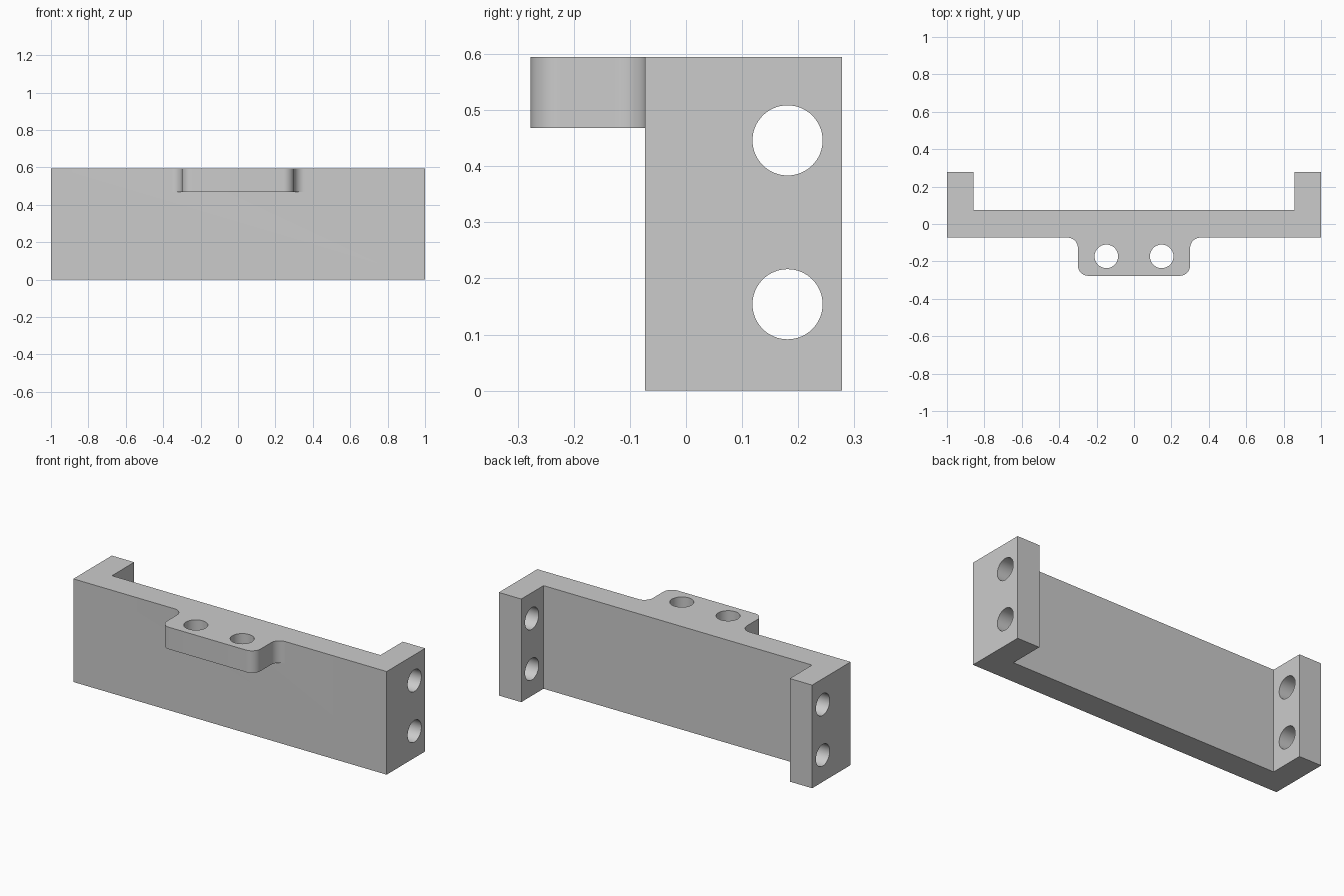
import bpy, bmesh, math
from mathutils import Matrix, Vector

if "Cube" in bpy.data.objects:
    bpy.data.objects.remove(bpy.data.objects["Cube"])

HEIGHT = 0.595
FRONT, BACK = -0.073, 0.075      # faces of the main plate
EAR_BACK, EAR_IN = 0.278, 0.857
TAB_X, TAB_Y, TAB_Z = 0.3, -0.277, 0.468
FILLET = 0.055

grey = bpy.data.materials.new("plain grey")
grey.use_nodes = True
colour = (0.6, 0.6, 0.6, 1)
grey.diffuse_color = colour
grey.node_tree.nodes["Principled BSDF"].inputs["Base Color"].default_value = colour


def add_object(name, bm):
    bmesh.ops.recalc_face_normals(bm, faces=bm.faces)
    mesh = bpy.data.meshes.new(name)
    bm.to_mesh(mesh)
    bm.free()
    mesh.materials.append(grey)
    obj = bpy.data.objects.new(name, mesh)
    bpy.context.collection.objects.link(obj)
    return obj


def extrude_profile(name, half, z0, z1):
    """Mirror a right-hand outline across x = 0 and extrude it upward."""
    outline = half + [(-x, y) for x, y in reversed(half)]
    bm = bmesh.new()
    face = bm.faces.new([bm.verts.new((x, y, z0)) for x, y in outline])
    top = bmesh.ops.extrude_face_region(bm, geom=[face])["geom"]
    verts = [v for v in top if isinstance(v, bmesh.types.BMVert)]
    bmesh.ops.translate(bm, verts=verts, vec=(0, 0, z1 - z0))
    return add_object(name, bm)


def arc(cx, cy, start, end, steps=12):
    angles = [math.radians(start + (end - start) * i / steps) for i in range(steps + 1)]
    return [(cx + FILLET * math.cos(a), cy + FILLET * math.sin(a)) for a in angles]


def cylinder(bm, centre, radius, depth, axis):
    turn = Vector((0, 0, 1)).rotation_difference(Vector(axis)).to_matrix().to_4x4()
    bmesh.ops.create_cone(bm, cap_ends=True, segments=64, radius1=radius, radius2=radius,
                          depth=depth, matrix=Matrix.Translation(centre) @ turn)


def boolean(obj, other, operation):
    """Combine two objects and remove the second."""
    mod = obj.modifiers.new(operation, "BOOLEAN")
    mod.operation, mod.solver, mod.object = operation, "EXACT", other
    bpy.context.view_layer.objects.active = obj
    bpy.ops.object.modifier_apply(modifier=mod.name)
    bpy.data.objects.remove(other)


# Channel-shaped body: wide plate with an ear at each end
bracket = extrude_profile("bracket", [
    (1, FRONT), (1, EAR_BACK), (EAR_IN, EAR_BACK), (EAR_IN, BACK)], 0, HEIGHT)

# Front tab with rounded corners and flared root
tab = extrude_profile("mounting_tab",
                      arc(TAB_X - FILLET, TAB_Y + FILLET, -90, 0)
                      + arc(TAB_X + FILLET, FRONT - FILLET, 180, 90)
                      + [(TAB_X + FILLET, 0)], TAB_Z, HEIGHT)
boolean(bracket, tab, "UNION")

# Bolt holes through the ears and the tab
bm = bmesh.new()
for side in (-1, 1):
    for z in (0.154, 0.446):
        cylinder(bm, (side * 0.93, 0.181, z), 0.0625, 0.3, (1, 0, 0))
    cylinder(bm, (side * 0.148, -0.173, 0.53), 0.063, 0.3, (0, 0, 1))
boolean(bracket, add_object("hole_cutters", bm), "DIFFERENCE")

# Smooth the rounded walls, keep the edges sharp
bpy.ops.object.select_all(action="DESELECT")
bracket.select_set(True)
bpy.context.view_layer.objects.active = bracket
bpy.ops.object.shade_smooth_by_angle(angle=math.radians(30))
